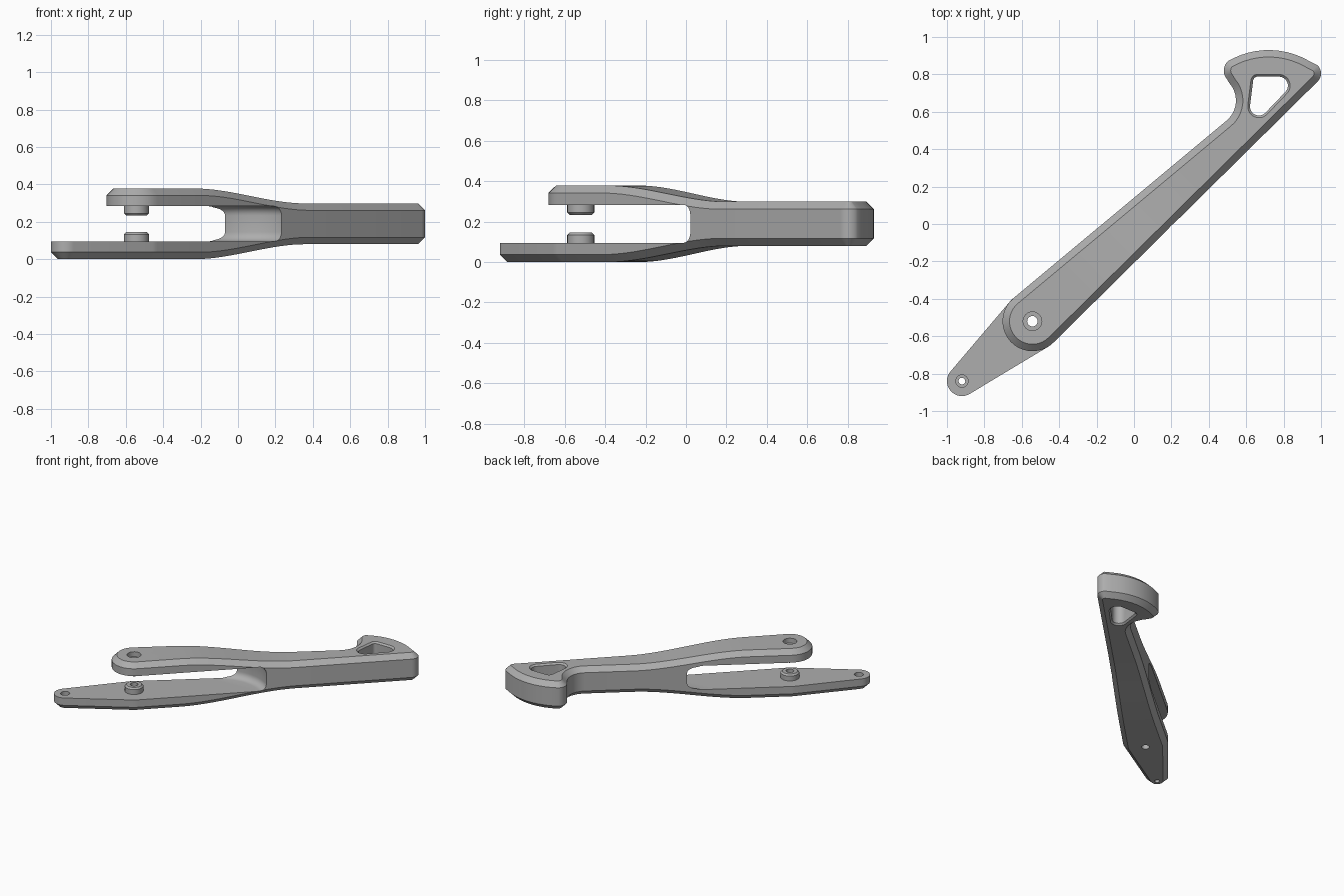
import bpy, bmesh
from math import sin, cos, radians
from mathutils import Vector

cube = bpy.data.objects.get("Cube")
if cube:
    bpy.data.objects.remove(cube, do_unlink=True)

TOP = 0.378
MID = TOP / 2
CHAMFER = 0.037
GAP = 0.094                     # half height of the fork slot
PIVOT = (-0.543, -0.52)
TIP = (-0.92, -0.84)

grey = bpy.data.materials.new("mid_grey")
grey.use_nodes = True
colour = (0.42, 0.42, 0.42, 1)
grey.diffuse_color = colour
grey.node_tree.nodes["Principled BSDF"].inputs["Base Color"].default_value = colour


def arc(centre, r, a0, a1, n=10):
    angles = [radians(a0 + (a1 - a0) * i / n) for i in range(n + 1)]
    return [(centre[0] + r * cos(a), centre[1] + r * sin(a)) for a in angles]


def inset(plan, d):
    """Move a closed outline inwards by d with mitred corners."""
    pts = [Vector(p) for p in plan]
    area = sum(a.cross(b) for a, b in zip(pts, pts[1:] + pts[:1]))
    side = 1 if area > 0 else -1
    out = []
    for i, p in enumerate(pts):
        e0 = (p - pts[i - 1]).normalized()
        e1 = (pts[(i + 1) % len(pts)] - p).normalized()
        n0 = Vector((-e0.y, e0.x)) * side
        n1 = Vector((-e1.y, e1.x)) * side
        out.append(tuple(p + (n0 + n1) * d / (1 + n0.dot(n1))))
    return out


def loft(layers):
    """Solid through (outline, z) layers of equal point count."""
    bm = bmesh.new()
    rings = [[bm.verts.new((x, y, z)) for x, y in plan] for plan, z in layers]
    for a, b in zip(rings, rings[1:]):
        for i in range(len(a)):
            bm.faces.new((a[i - 1], a[i], b[i], b[i - 1]))
    bm.faces.new(rings[0])
    bm.faces.new(rings[-1])
    bmesh.ops.recalc_face_normals(bm, faces=bm.faces)
    return bm


def make(name, bm):
    mesh = bpy.data.meshes.new(name)
    bm.to_mesh(mesh)
    bm.free()
    mesh.materials.append(grey)
    ob = bpy.data.objects.new(name, mesh)
    bpy.context.collection.objects.link(ob)
    return ob


def activate(ob):
    bpy.ops.object.select_all(action='DESELECT')
    ob.select_set(True)
    bpy.context.view_layer.objects.active = ob


def cut(ob, cutters):
    activate(ob)
    for c in cutters:
        mod = ob.modifiers.new("cut", 'BOOLEAN')
        mod.operation = 'DIFFERENCE'
        mod.solver = 'EXACT'
        mod.object = c
        bpy.ops.object.modifier_apply(modifier=mod.name)


def turned(centre, profile):
    return loft([(arc(centre, r, 0, 345, 23), z) for r, z in profile])


# Plan outlines, clockwise: fan-shaped head, then the arm end
head = (arc((0.405, 0.66), 0.14, -50, 40)
        + arc((0.55, 0.82), 0.07, 220, 135)
        + arc((0.72, 0.5), 0.43, 116, 60)
        + arc((0.94, 0.805), 0.06, 45, -45, 8))
upper_plan = head + arc(PIVOT, 0.16, -45, -230, 20)
lower_plan = (head + arc(PIVOT, 0.16, -45, -59, 3)
              + arc(TIP, 0.08, -59, -221, 16)
              + arc(PIVOT, 0.16, -221, -230, 2))


def half_body(name, plan, side):
    """One half, chamfered outside, sloping from thick arms to thin grip."""
    bm = loft([(plan, MID), (plan, MID + side * (MID - CHAMFER)),
               (inset(plan, CHAMFER), MID + side * MID)])
    start, end, steps = -0.62, 0.56, 18
    for i in range(steps + 1):
        s = start + (end - start) * i / steps
        bmesh.ops.bisect_plane(bm, geom=bm.verts[:] + bm.edges[:] + bm.faces[:],
                               dist=1e-5, plane_co=(s / 2, s / 2, 0),
                               plane_no=(1, 1, 0))
    for v in bm.verts:
        if abs(v.co.z - MID) > 0.01:
            t = min(1, max(0, (v.co.x + v.co.y - start) / (end - start)))
            v.co.z -= side * 0.08 * t * t * (3 - 2 * t)
    return make(name, bm)


# Fork slot cutter: curved end wall with rounded upper and lower corners
def slot_plan(shrink):
    return (arc((0.02, -0.25), 0.345 - shrink, 118, 25, 20)
            + [(0.6, -1.3), (-1.4, -1.3), (-1.4, 0.05)])


corner = 0.05
low = [(slot_plan(corner * (1 - sin(radians(a)))),
        MID - GAP + corner * (1 - cos(radians(a)))) for a in range(0, 91, 15)]
slot = make("slot_cutter", loft(low + [(p, 2 * MID - z) for p, z in reversed(low)]))

# Grip opening with softened rims
opening = (arc((0.668, 0.628), 0.06, 175, 315)
           + arc((0.775, 0.74), 0.06, -45, 85)
           + arc((0.66, 0.765), 0.035, 92, 172, 6))
rim = 0.012
grip_top = TOP - 0.08
low = [(inset(opening, -rim), 0.08 - rim), (inset(opening, rim), 0.08 + rim)]
grip_hole = make("opening_cutter", loft(
    low + [(p, TOP - z) for p, z in reversed(low)]))

# Screw bores
bore = make("pivot_bore_cutter", turned(PIVOT, [
    (0.028, -0.05), (0.028, 0.34), (0.05, 0.34), (0.05, 0.45)]))
tip_bore = make("tip_bore_cutter", turned(TIP, [
    (0.018, -0.05), (0.018, 0.06), (0.033, 0.06), (0.033, 0.15)]))

upper = half_body("upper_half", upper_plan, 1)
lower = half_body("lower_half", lower_plan, -1)
cut(upper, [slot, grip_hole, bore])
cut(lower, [slot, grip_hole, bore, tip_bore])

# Weld both halves into one forked handle
bm = bmesh.new()
for ob in (upper, lower):
    bm.from_mesh(ob.data)
inner = [f for f in bm.faces if all(abs(v.co.z - MID) < 1e-4 for v in f.verts)]
bmesh.ops.delete(bm, geom=inner, context='FACES')
bmesh.ops.remove_doubles(bm, verts=bm.verts, dist=1e-4)
parts = [make("forked_handle", bm)]

# Facing pivot bosses inside the fork
for name, side in (("lower_boss", -1), ("upper_boss", 1)):
    face = MID + side * GAP
    boss = make(name, turned(PIVOT, [
        (0.067, face + side * 0.01), (0.067, face - side * 0.038),
        (0.055, face - side * 0.05)]))
    cut(boss, [bore])
    parts.append(boss)

for ob in (upper, lower, slot, grip_hole, bore, tip_bore):
    bpy.data.objects.remove(ob, do_unlink=True)

for ob in parts:
    activate(ob)
    bpy.ops.object.shade_smooth_by_angle(angle=radians(28))
